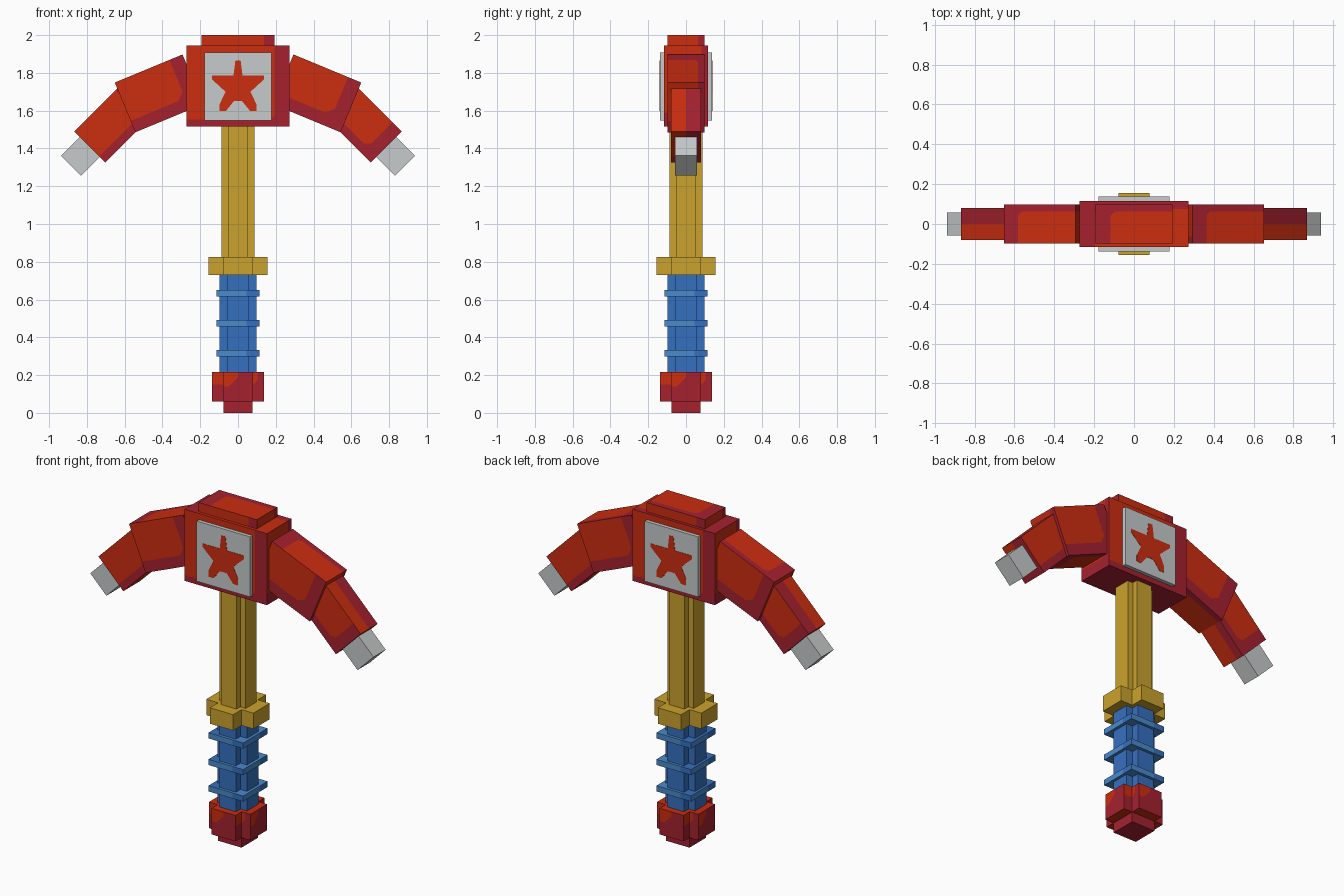
import bpy, bmesh
from math import radians
from mathutils import Matrix, Vector

if "Cube" in bpy.data.objects:
    bpy.data.objects.remove(bpy.data.objects["Cube"], do_unlink=True)


def material(name, hex_colour):
    def linear(c):
        return c / 12.92 if c <= 0.04045 else ((c + 0.055) / 1.055) ** 2.4
    rgb = [linear(int(hex_colour[i:i + 2], 16) / 255) for i in (0, 2, 4)]
    m = bpy.data.materials.new(name)
    m.use_nodes = True
    m.diffuse_color = (*rgb, 1)
    m.node_tree.nodes["Principled BSDF"].inputs["Base Color"].default_value = (*rgb, 1)
    return m


RED = material("bright red", "CC2D10")
CRIMSON = material("crimson", "A5212F")
GOLD = material("gold", "CAA22D")
BLUE = material("blue", "3670BF")
LIGHT_BLUE = material("light blue", "4A8ACC")
GREY = material("light grey", "C7CBCB")

X, Y, Z = Vector((1, 0, 0)), Vector((0, 1, 0)), Vector((0, 0, 1))
# Each side of a box: its kind, its rightward and its upward direction
SIDES = [("front", X, Z), ("front", -X, Z), ("end", Y, Z), ("end", -Y, Z),
         ("top", -X, -Y), ("bottom", X, -Y)]


def finish(name, bm, mats):
    mesh = bpy.data.meshes.new(name)
    bm.to_mesh(mesh)
    bm.free()
    for m in mats:
        mesh.materials.append(m)
    ob = bpy.data.objects.new(name, mesh)
    bpy.context.collection.objects.link(ob)
    return ob


def side_shapes(w, h, right, low):
    """Main panel, then its L-shaped trim on the right and lower edges."""
    a = w - right
    full = [(0, 0), (w, 0), (w, h), (0, h)]
    if right >= w or low >= h:
        return [], full
    if right == 0 and low == 0:
        return full, []
    if low == 0:
        return [(0, 0), (a, 0), (a, h), (0, h)], [(a, 0), (w, 0), (w, h), (a, h)]
    if right == 0:
        return [(0, low), (w, low), (w, h), (0, h)], [(0, 0), (w, 0), (w, low), (0, low)]
    c = min(right, low) * 0.6
    edge = [(0, low), (a - c, low), (a, low + c), (a, h)]
    return edge + [(0, h)], [(0, 0), (w, 0), (w, h)] + edge[::-1]


def box(name, size, centre, mats, tilt=0, **trim):
    """Box whose sides may carry a cut-in trim of the second material."""
    bm = bmesh.new()
    size = Vector(size)
    for kind, u, v in SIDES:
        w, h = abs(u.dot(size)), abs(v.dot(size))
        n = u.cross(v)
        corner = (n * abs(n.dot(size)) - u * w - v * h) / 2
        for index, shape in enumerate(side_shapes(w, h, *trim.get(kind, (0, 0)))):
            if shape:
                face = bm.faces.new([bm.verts.new(corner + u * p + v * q) for p, q in shape])
                face.material_index = index
    bmesh.ops.remove_doubles(bm, verts=bm.verts, dist=0.0001)
    ob = finish(name, bm, mats)
    ob.matrix_world = Matrix.Translation(centre) @ Matrix.Rotation(radians(tilt), 4, "Y")
    return ob


def cross(name, long, short, bottom, top, mats, end=(0, 0), flank=(0, 0)):
    """Plus-shaped column made of two crossing boxes."""
    z, h = (bottom + top) / 2, top - bottom
    box(name + "_across", (2 * long, 2 * short, h), (0, 0, z), mats, front=flank, end=end)
    box(name + "_deep", (2 * short, 2 * long, h), (0, 0, z), mats, front=end, end=flank)


REDS = [RED, CRIMSON]
ALL = (9, 9)

# Handle
box("pommel_base", (0.156, 0.156, 0.08), (0, 0, 0.04), [CRIMSON])
cross("pommel", 0.137, 0.079, 0.06, 0.216, REDS, end=(0.08, 0.08), flank=(0.035, 0.09))
cross("grip", 0.098, 0.055, 0.21, 0.74, [BLUE])
for i, z in enumerate((0.316, 0.474, 0.633)):
    box(f"grip_ring_{i + 1}", (0.23, 0.23, 0.034), (0, 0, z), [LIGHT_BLUE, BLUE],
        front=(0.07, 0), end=(0.07, 0), top=(0.07, 0))
cross("guard", 0.156, 0.077, 0.73, 0.825, [GOLD])
cross("shaft", 0.087, 0.051, 0.8, 1.53, [GOLD])

# Head block and cap
box("head_block", (0.546, 0.232, 0.428), (0, 0, 1.731), REDS,
    front=(0.08, 0.035), end=(0.035, 0.07), top=(0.078, 0.04), bottom=ALL)
box("head_cap", (0.386, 0.196, 0.075), (0, 0, 1.9625), REDS,
    front=(0.055, 0), end=(0.035, 0), top=(0.076, 0.035))

# Badges on front and back
STAR_HALF = [(0.014, 1.866), (0.024, 1.785), (0.137, 1.785), (0.137, 1.765),
             (0.066, 1.7), (0.097, 1.635), (0.097, 1.597), (0.065, 1.597), (0.022, 1.65)]
for name, turn in (("front", 1), ("back", -1)):
    box(name + "_plate", (0.354, 0.03, 0.36), (0, -turn * 0.1225, 1.728), [GREY])
    bm = bmesh.new()
    outline = STAR_HALF + [(-x, z) for x, z in reversed(STAR_HALF)]
    face = bm.faces.new([bm.verts.new((x * turn, -turn * 0.139, z)) for x, z in outline])
    made = bmesh.ops.extrude_face_region(bm, geom=[face])["geom"]
    bmesh.ops.translate(bm, vec=(0, turn * 0.003, 0),
                        verts=[g for g in made if isinstance(g, bmesh.types.BMVert)])
    bmesh.ops.recalc_face_normals(bm, faces=bm.faces)
    finish(name + "_star", bm, [RED])

# Curved arms, each with two segments and a blunt tip
for side, s in (("left", 1), ("right", -1)):
    box(side + "_upper_arm", (0.388, 0.196, 0.285), (s * 0.4185, 0, 1.6915), REDS, s * 22.5,
        front=(0.075, 0.065), end=(0.035, 0.065), top=(0.075, 0.035), bottom=(0.075, 0.035))
    box(side + "_lower_arm", (0.38, 0.16, 0.232), (s * 0.651, 0, 1.542), REDS, s * 45,
        front=(0.07, 0.045), end=(0.08, 0.045), top=(0, 0.08), bottom=(0, 0.05))
    box(side + "_tip", (0.19, 0.115, 0.15), (s * 0.817, 0, 1.376), [GREY], s * 45)
